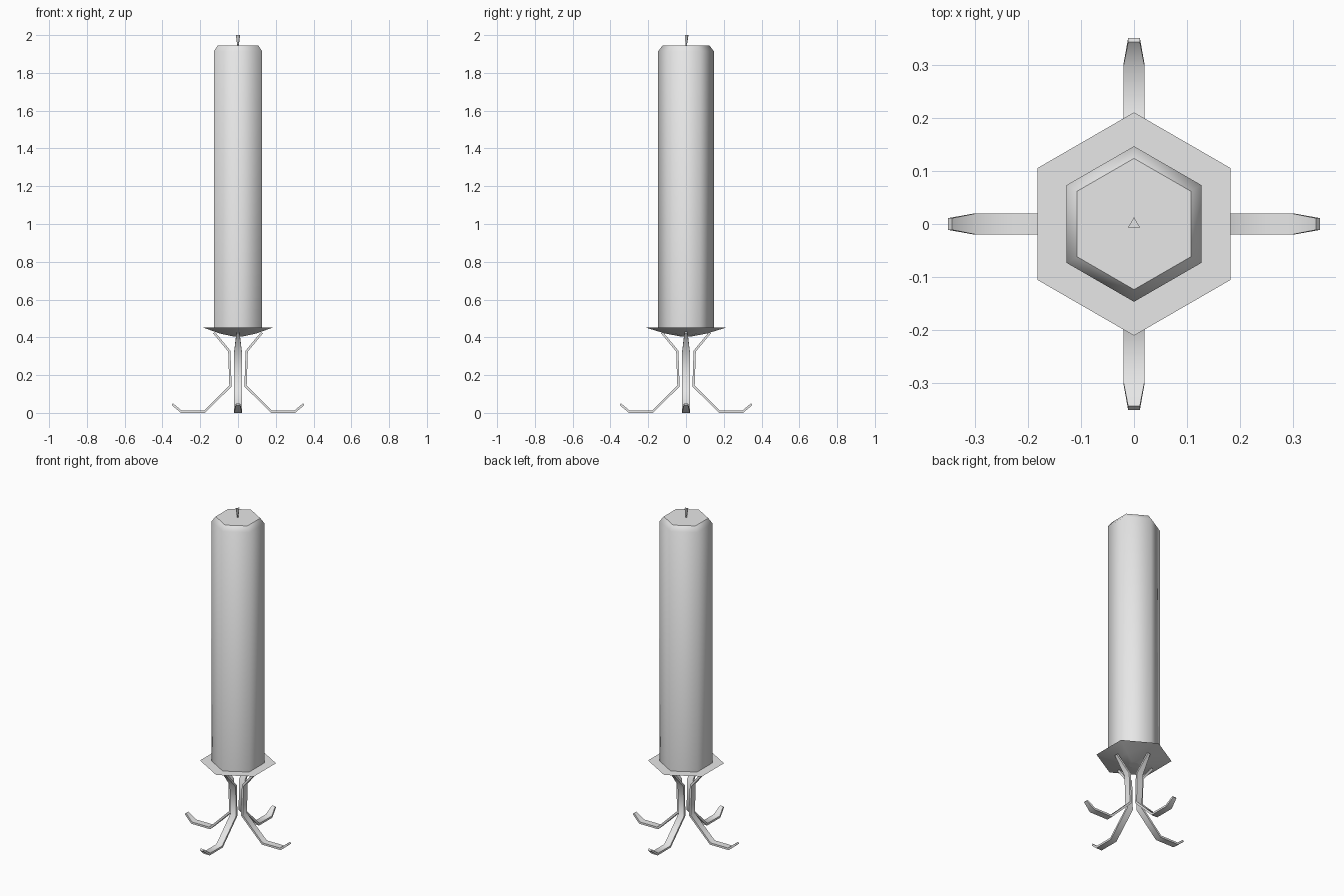
import bpy, bmesh
from math import pi, sin, cos, radians
from mathutils import Vector, Matrix

cube = bpy.data.objects.get("Cube")
if cube:
    bpy.data.objects.remove(cube, do_unlink=True)

grey = bpy.data.materials.new("plain grey")
grey.use_nodes = True
grey.diffuse_color = (0.8, 0.8, 0.8, 1)
grey.node_tree.nodes["Principled BSDF"].inputs["Base Color"].default_value = (0.8, 0.8, 0.8, 1)


def finish(name, bm):
    bmesh.ops.recalc_face_normals(bm, faces=bm.faces)
    mesh = bpy.data.meshes.new(name)
    bm.to_mesh(mesh)
    bm.free()
    mesh.materials.append(grey)
    obj = bpy.data.objects.new(name, mesh)
    bpy.context.collection.objects.link(obj)
    return obj


def turned(name, profile, sides):
    """Rings of (radius, height) joined bottom to top; smooth sides, flat caps."""
    bm = bmesh.new()
    rings = []
    for r, z in profile:
        angles = [pi / 2 + 2 * pi * i / sides for i in range(sides)]
        rings.append([bm.verts.new((r * cos(a), r * sin(a), z)) for a in angles])
    for low, high in zip(rings, rings[1:]):
        for i in range(sides):
            j = (i + 1) % sides
            bm.faces.new((low[i], low[j], high[j], high[i])).smooth = True
    bm.faces.new(rings[0])
    bm.faces.new(rings[-1])
    return finish(name, bm)


# Candle, wick and shallow drip dish
turned("candle", [(0.147, 0.45), (0.147, 1.915), (0.124, 1.945)], 6)
turned("wick", [(0.004, 1.94), (0.013, 2.0)], 3)
turned("drip_dish", [(0.03, 0.405), (0.11, 0.42), (0.211, 0.451)], 6)

# Bent strip legs: (distance out, height, half width)
LEG = [(0.127, 0.425, 0.008), (0.046, 0.327, 0.02), (0.04, 0.142, 0.02),
       (0.178, 0.006, 0.02), (0.3, 0.006, 0.02), (0.348, 0.046, 0.011)]
HALF_THICK = 0.006


def leg(name, turn):
    bm = bmesh.new()
    pts = [Vector((r, 0, z)) for r, z, w in LEG]
    rings = []
    for i, p in enumerate(pts):
        # Mitre the strip at each bend
        before = (p - pts[i - 1]).normalized() if i else (pts[1] - p).normalized()
        after = (pts[i + 1] - p).normalized() if i < len(pts) - 1 else before
        along = (before + after).normalized()
        side = Vector((-along.z, 0, along.x)) * HALF_THICK / along.dot(before)
        wide = Vector((0, LEG[i][2], 0))
        rings.append([bm.verts.new(p + side * s + wide * t)
                      for s, t in ((1, 1), (1, -1), (-1, -1), (-1, 1))])
    for a, b in zip(rings, rings[1:]):
        for i in range(4):
            j = (i + 1) % 4
            bm.faces.new((a[i], a[j], b[j], b[i]))
    bm.faces.new(rings[0])
    bm.faces.new(rings[-1])
    bm.transform(Matrix.Rotation(turn, 4, "Z"))
    obj = finish(name, bm)
    bpy.ops.object.select_all(action="DESELECT")
    obj.select_set(True)
    bpy.context.view_layer.objects.active = obj
    bpy.ops.object.shade_smooth_by_angle(angle=radians(60))


for k, where in enumerate(("left", "back", "right", "front")):
    leg(where + "_leg", k * pi / 2)
